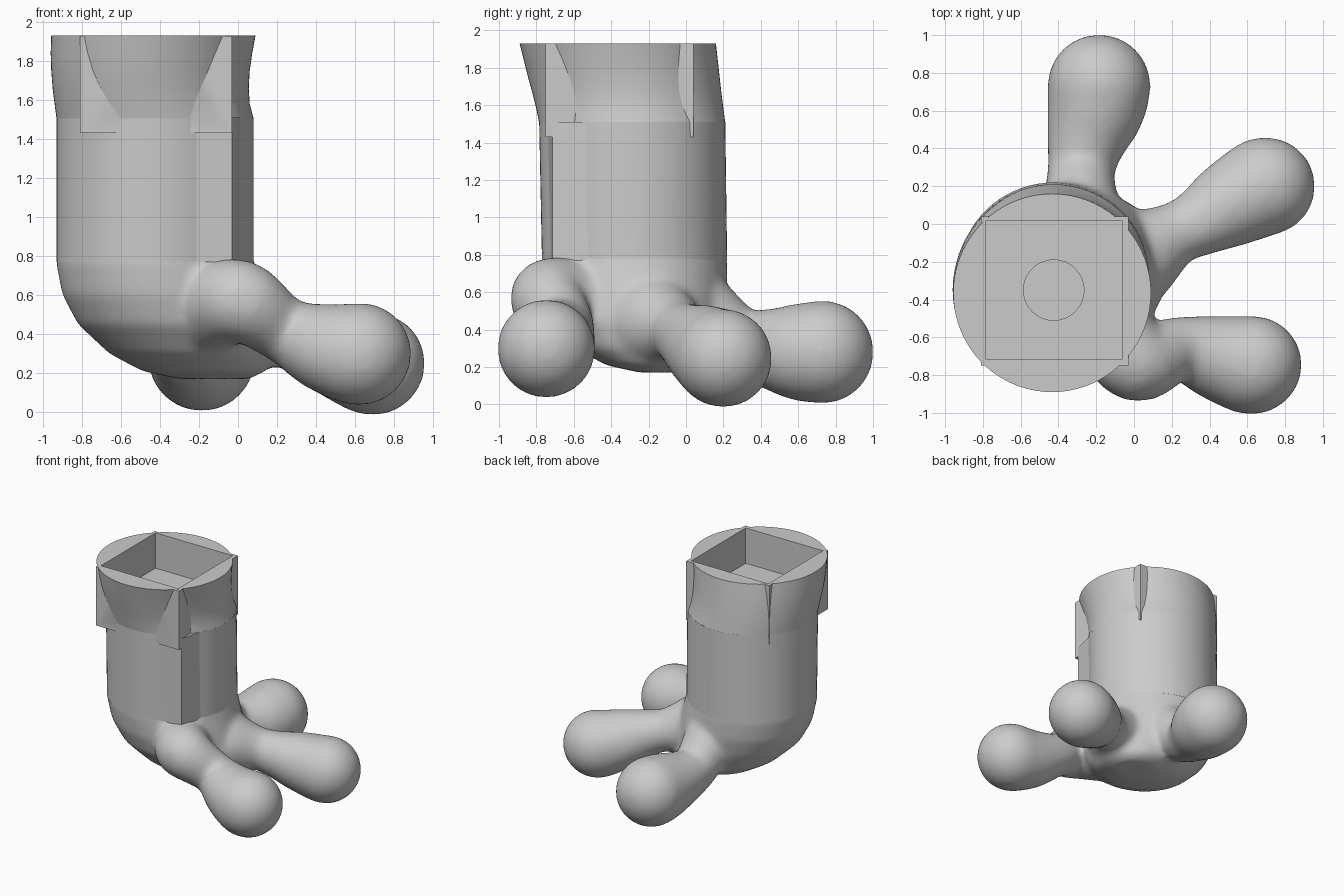
import bpy, bmesh, math
from mathutils import Matrix, Vector

if "Cube" in bpy.data.objects:
    bpy.data.objects.remove(bpy.data.objects["Cube"], do_unlink=True)

grey = bpy.data.materials.new("light_grey")
grey.use_nodes = True
grey.diffuse_color = (0.6, 0.6, 0.6, 1)
grey.node_tree.nodes["Principled BSDF"].inputs["Base Color"].default_value = grey.diffuse_color


def finish(name, bm):
    bmesh.ops.recalc_face_normals(bm, faces=bm.faces)
    mesh = bpy.data.meshes.new(name)
    bm.to_mesh(mesh)
    bm.free()
    mesh.materials.append(grey)
    obj = bpy.data.objects.new(name, mesh)
    bpy.context.collection.objects.link(obj)
    return obj


def activate(obj):
    bpy.ops.object.select_all(action='DESELECT')
    obj.select_set(True)
    bpy.context.view_layer.objects.active = obj


def apply_boolean(obj, other, operation):
    mod = obj.modifiers.new("boolean", 'BOOLEAN')
    mod.object, mod.operation, mod.solver = other, operation, 'EXACT'
    activate(obj)
    bpy.ops.object.modifier_apply(modifier=mod.name)


def smooth(obj, degrees=30):
    activate(obj)
    bpy.ops.object.shade_smooth_by_angle(angle=math.radians(degrees))


def loft(bm, sections, corner=None, n=72):
    """Capped stack of ellipses given as (z, x0, x1, y0, y1)."""
    rings = []
    for z, x0, x1, y0, y1 in sections:
        ring = []
        for i in range(n):
            a = math.tau * i / n
            x = (x0 + x1) / 2 + (x1 - x0) / 2 * math.cos(a)
            y = (y0 + y1) / 2 + (y1 - y0) / 2 * math.sin(a)
            if corner:
                first, mid, last, cx, cy = corner
                if first < i < last:
                    if i != mid:
                        continue
                    x, y = cx, cy
            ring.append(bm.verts.new((x, y, z)))
        rings.append(ring)
    for low, high in zip(rings, rings[1:]):
        for i in range(len(low)):
            j = (i + 1) % len(low)
            bm.faces.new((low[i], low[j], high[j], high[i]))
    bm.faces.new(rings[0][::-1])
    bm.faces.new(rings[-1])


def box(name, x0, x1, y0, y1, z0, z1):
    bm = bmesh.new()
    place = Matrix.Translation(((x0 + x1) / 2, (y0 + y1) / 2, (z0 + z1) / 2))
    size = Matrix.Diagonal((x1 - x0, y1 - y0, z1 - z0, 1))
    bmesh.ops.create_cube(bm, size=1, matrix=place @ size)
    return finish(name, bm)


def toe(bm, keys, steps=6):
    """Overlapping spheres swept along smooth (x, y, z, radius) keys."""
    pts = [Vector(k) for k in keys]
    pts = [pts[0]] + pts + [pts[-1]]
    for a, b, c, d in zip(pts, pts[1:], pts[2:], pts[3:]):
        for s in range(steps + 1):
            t = s / steps
            p = 0.5 * (2 * b + (c - a) * t + (2 * a - 5 * b + 4 * c - d) * t ** 2
                       + (3 * b - a - 3 * c + d) * t ** 3)
            bmesh.ops.create_uvsphere(bm, u_segments=24, v_segments=16, radius=p.w + 0.01,
                                      matrix=Matrix.Translation(p.xyz))


# Foot: rounded heel and three bulbous toes blended together
bm = bmesh.new()
loft(bm, [
    (0.17, -0.30, 0.06, -0.25, 0.04),
    (0.21, -0.49, 0.14, -0.43, 0.12),
    (0.30, -0.66, 0.17, -0.59, 0.17),
    (0.45, -0.82, 0.17, -0.71, 0.20),
    (0.60, -0.90, 0.13, -0.755, 0.22),
    (0.78, -0.935, 0.08, -0.77, 0.22),
    (0.84, -0.925, 0.07, -0.76, 0.21),
    (0.95, -0.80, -0.05, -0.65, 0.10)])
toe(bm, [(-0.15, -0.50, 0.52, 0.22), (0.01, -0.73, 0.57, 0.20), (0.24, -0.66, 0.42, 0.16),
         (0.45, -0.71, 0.33, 0.215), (0.60, -0.745, 0.30, 0.25), (0.63, -0.745, 0.30, 0.25)])
toe(bm, [(0.00, -0.18, 0.44, 0.24), (0.20, -0.06, 0.40, 0.16), (0.35, 0.01, 0.36, 0.17),
         (0.52, 0.11, 0.30, 0.22), (0.67, 0.19, 0.25, 0.25), (0.70, 0.20, 0.25, 0.25)])
toe(bm, [(-0.28, 0.05, 0.52, 0.20), (-0.28, 0.28, 0.34, 0.17), (-0.25, 0.45, 0.30, 0.20),
         (-0.20, 0.62, 0.28, 0.25), (-0.185, 0.73, 0.28, 0.265)])
foot = finish("foot", bm)
remesh = foot.modifiers.new("blend", 'REMESH')
remesh.mode, remesh.voxel_size, remesh.use_smooth_shade = 'VOXEL', 0.022, True
relax = foot.modifiers.new("relax", 'SMOOTH')
relax.factor, relax.iterations = 0.5, 14

# Straight leg with one sharp corner at the front
bm = bmesh.new()
loft(bm, [(0.77, -0.93, 0.08, -0.77, 0.22), (1.51, -0.93, 0.08, -0.785, 0.21)],
     corner=(59, 62, 66, -0.03, -0.715))
leg = finish("leg", bm)

# Flared cuff leaning towards the front
bm = bmesh.new()
loft(bm, [
    (1.505, -0.93, 0.08, -0.785, 0.21),
    (1.58, -0.94, 0.06, -0.80, 0.20),
    (1.66, -0.95, 0.055, -0.82, 0.19),
    (1.75, -0.957, 0.06, -0.845, 0.18),
    (1.84, -0.96, 0.073, -0.867, 0.17),
    (1.93, -0.957, 0.09, -0.89, 0.16)])
cuff = finish("cuff", bm)

# Square housing whose corners poke through the cuff
housing = box("socket_housing", -0.81, -0.03, -0.75, 0.04, 1.43, 1.929)

# Square socket and the round hole in its floor
socket = box("socket_cutter", -0.785, -0.06, -0.715, 0.015, 1.63, 2.1)
bm = bmesh.new()
bmesh.ops.create_cone(bm, cap_ends=True, segments=48, radius1=0.16, radius2=0.16, depth=0.5,
                      matrix=Matrix.Translation((-0.425, -0.35, 1.5)))
hole = finish("hole_cutter", bm)

apply_boolean(cuff, housing, 'UNION')
apply_boolean(cuff, socket, 'DIFFERENCE')
apply_boolean(cuff, hole, 'DIFFERENCE')
apply_boolean(leg, hole, 'DIFFERENCE')
for helper in (housing, socket, hole):
    bpy.data.objects.remove(helper, do_unlink=True)

smooth(cuff)
smooth(leg, 15)
